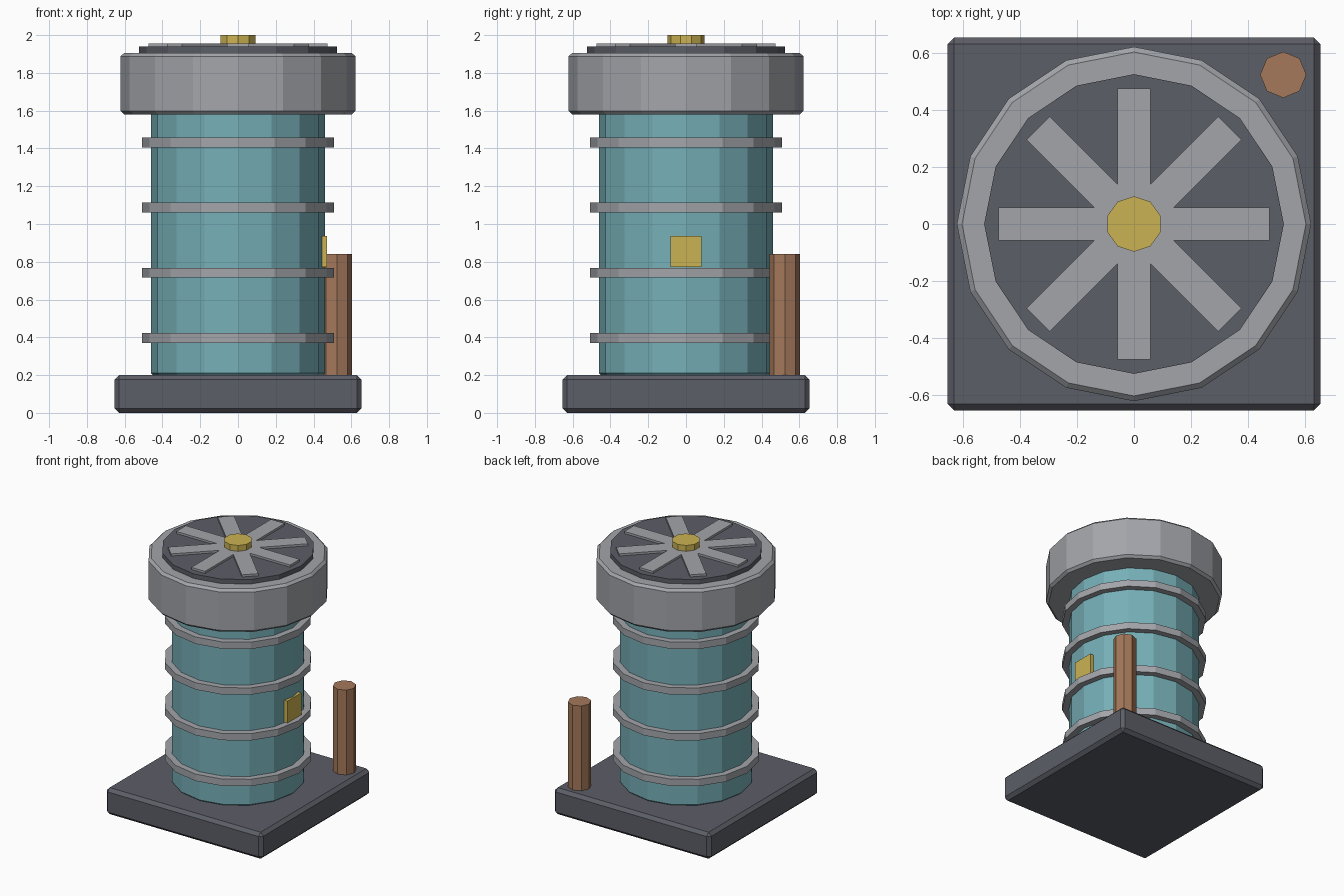
import bpy, bmesh
from math import sin, cos, pi
from mathutils import Vector, Matrix

if "Cube" in bpy.data.objects:
    bpy.data.objects.remove(bpy.data.objects["Cube"])


def material(name, rgb):
    m = bpy.data.materials.new(name)
    m.diffuse_color = (*rgb, 1)
    m.use_nodes = True
    m.node_tree.nodes["Principled BSDF"].inputs["Base Color"].default_value = m.diffuse_color
    return m


DARK = material("dark_slate", (0.107, 0.112, 0.135))
STEEL = material("steel_grey", (0.365, 0.376, 0.402))
TEAL = material("teal", (0.182, 0.43, 0.475))
BROWN = material("copper_brown", (0.371, 0.188, 0.102))
GOLD = material("gold", (0.6, 0.45, 0.084))


def finish(name, bm, mat, bevel=0.0):
    bmesh.ops.recalc_face_normals(bm, faces=bm.faces)
    me = bpy.data.meshes.new(name)
    bm.to_mesh(me)
    bm.free()
    me.materials.append(mat)
    ob = bpy.data.objects.new(name, me)
    bpy.context.collection.objects.link(ob)
    if bevel:
        mod = ob.modifiers.new("bevel", 'BEVEL')
        mod.width = bevel
        mod.segments = 1
        mod.limit_method = 'ANGLE'
        mod.angle_limit = pi / 4
    return ob


def prism(name, outline, z0, z1, mat, bevel=0.0):
    """Extrude a closed xy outline from z0 to z1."""
    bm = bmesh.new()
    face = bm.faces.new([bm.verts.new((x, y, z0)) for x, y in outline])
    ext = bmesh.ops.extrude_face_region(bm, geom=[face])
    top = [v for v in ext["geom"] if isinstance(v, bmesh.types.BMVert)]
    bmesh.ops.translate(bm, verts=top, vec=(0, 0, z1 - z0))
    return finish(name, bm, mat, bevel)


def ngon(n, r, cx=0.0, cy=0.0):
    return [(cx + r * sin(2 * pi * i / n), cy + r * cos(2 * pi * i / n)) for i in range(n)]


def box(name, x0, x1, y0, y1, z0, z1, mat, bevel=0.0):
    return prism(name, [(x0, y0), (x1, y0), (x1, y1), (x0, y1)], z0, z1, mat, bevel)


# Square plinth and the tank standing on it
box("base_plinth", -0.654, 0.654, -0.654, 0.654, 0, 0.2, DARK, 0.024)
prism("tank_body", ngon(16, 0.46), 0.2, 1.59, TEAL, 0.01)

# Evenly spaced hoops around the tank
for i in range(4):
    z = 0.397 + 0.345 * i
    prism(f"hoop_{i + 1}", ngon(16, 0.507), z - 0.026, z + 0.026, STEEL)

# Fan housing and its dark deck
prism("fan_collar", ngon(16, 0.621), 1.58, 1.906, STEEL, 0.018)
prism("fan_deck", ngon(16, 0.525), 1.9, 1.94, DARK)

# Eight-bladed fan as one star outline
half_width, reach = 0.057, 0.475
inner = half_width / sin(pi / 8)
star = []
for k in range(8):
    rot = Matrix.Rotation(k * pi / 4, 2)
    tips = [Vector((reach, -half_width)), Vector((reach, half_width)),
            Vector((inner * cos(pi / 8), inner * sin(pi / 8)))]
    star += [tuple(rot @ p) for p in tips]
prism("fan_blades", star, 1.935, 1.956, STEEL)
prism("fan_hub", ngon(10, 0.097), 1.94, 2.0, GOLD)

# Side label plate and the corner pipe
box("side_plate", 0.435, 0.471, -0.083, 0.083, 0.772, 0.937, GOLD)
prism("corner_pipe", ngon(8, 0.081, 0.523, 0.523), 0.19, 0.84, BROWN)
